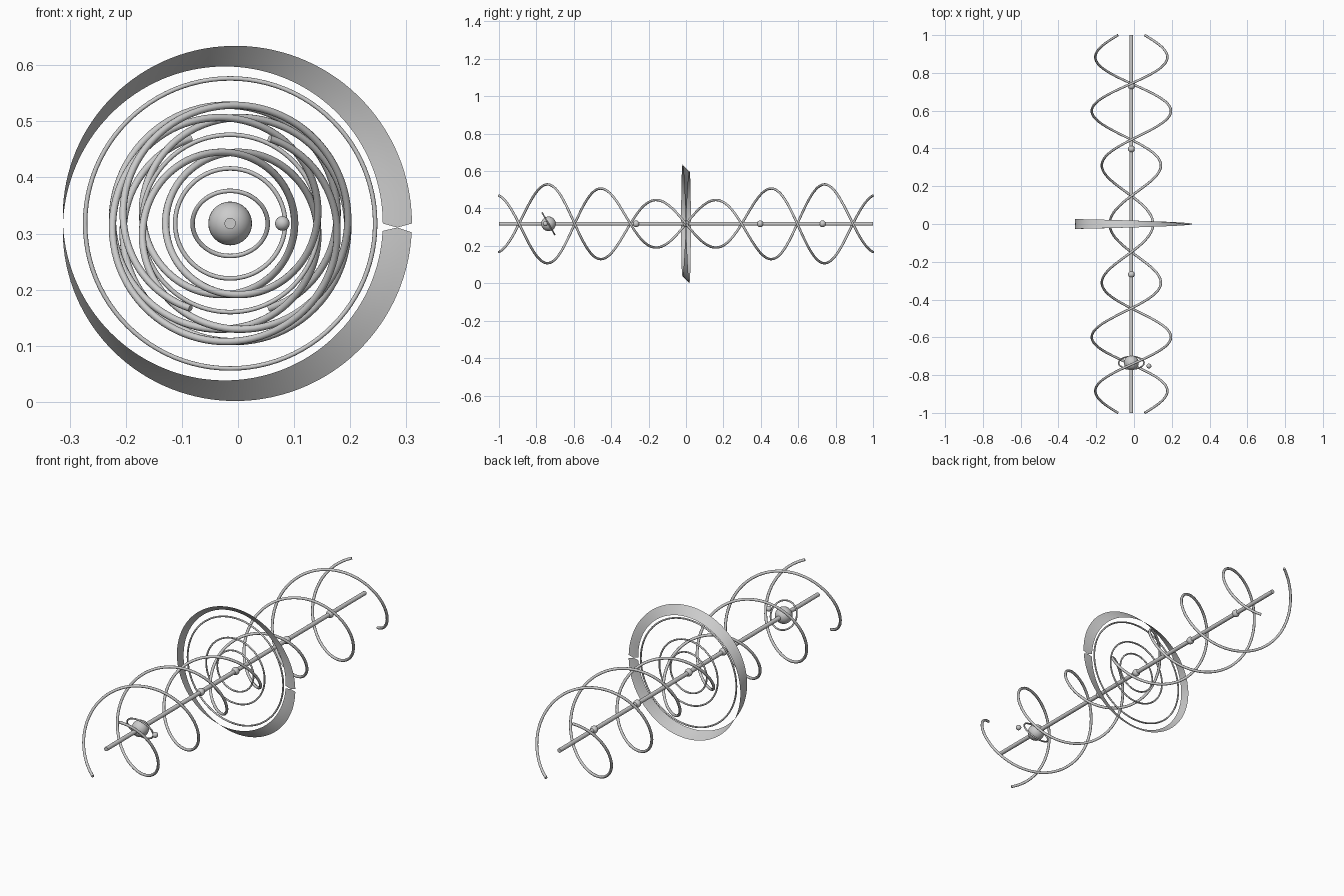
import bpy, bmesh
from math import sin, cos, pi, radians

if "Cube" in bpy.data.objects:
    bpy.data.objects.remove(bpy.data.objects["Cube"])

CX, CZ = -0.014, 0.318          # common axis, running along y


def finish(ob, name, angle=40):
    ob.name = name
    bpy.ops.object.select_all(action='DESELECT')
    ob.select_set(True)
    bpy.context.view_layer.objects.active = ob
    bpy.ops.object.shade_smooth_by_angle(angle=radians(angle))
    return ob


def sphere(name, x, y, r, seg=32):
    bpy.ops.mesh.primitive_uv_sphere_add(segments=seg, ring_count=seg // 2,
                                         radius=r, location=(x, y, CZ))
    return finish(bpy.context.object, name)


def ring(name, y, r, tube, tilt=0):
    bpy.ops.mesh.primitive_torus_add(major_radius=r, minor_radius=tube,
                                     major_segments=96, minor_segments=10,
                                     location=(CX, y, CZ),
                                     rotation=(radians(90 + tilt), 0, 0))
    return finish(bpy.context.object, name)


def helix(name, sign, steps=320):
    cu = bpy.data.curves.new(name, 'CURVE')
    cu.dimensions = '3D'
    cu.bevel_depth, cu.bevel_resolution, cu.use_fill_caps = 0.0065, 3, True
    sp = cu.splines.new('POLY')
    sp.points.add(steps)
    for i, p in enumerate(sp.points):
        y = -1 + 2 * i / steps
        r = 0.115 + 0.098 * sin(pi * y / 1.35) ** 2   # swelling radius
        a = 2 * pi * y / 0.595
        p.co = (CX + sign * r * cos(a), y, CZ - sign * r * sin(a), 1)
    ob = bpy.data.objects.new(name, cu)
    bpy.context.collection.objects.link(ob)
    bpy.ops.object.select_all(action='DESELECT')
    ob.select_set(True)
    bpy.context.view_layer.objects.active = ob
    bpy.ops.object.convert(target='MESH')
    return finish(bpy.context.object, name)


def twisted_band(name, R=0.298, w=0.026, n=128):
    bm = bmesh.new()
    rows = []
    for i in range(n):
        a = 2 * pi * i / n
        row = []
        for v in (-w, -w / 3, w / 3, w):
            rad = R + v * cos(a / 2)
            row.append(bm.verts.new((CX + rad * cos(a), -v * sin(a / 2),
                                     CZ + rad * sin(a))))
        rows.append(row)
    for p, q in zip(rows, rows[1:]):
        for j in range(3):
            bm.faces.new((p[j], p[j + 1], q[j + 1], q[j]))
    # notched seam where the half twist closes on itself
    a = -pi / n
    mid = bm.verts.new((CX + R * cos(a), 0, CZ + R * sin(a)))
    for row in (rows[0], rows[-1]):
        for j in range(3):
            bm.faces.new((row[j], row[j + 1], mid))
    me = bpy.data.meshes.new(name)
    bm.to_mesh(me)
    bm.free()
    ob = bpy.data.objects.new(name, me)
    bpy.context.collection.objects.link(ob)
    return finish(ob, name)


# central rod
bpy.ops.mesh.primitive_cylinder_add(vertices=24, radius=0.01, depth=2,
                                    location=(CX, 0, CZ),
                                    rotation=(pi / 2, 0, 0))
finish(bpy.context.object, "axis_rod")

# double helix
helix("helix_strand_a", 1)
helix("helix_strand_b", -1)

# half-twist band and concentric rings
twisted_band("twisted_band")
for i, r in enumerate((0.098, 0.158, 0.2585)):
    ring(f"concentric_ring_{i + 1}", 0, r, 0.004)

# beads on the rod
for i, y in enumerate((-0.267, 0, 0.397, 0.73)):
    sphere(f"rod_bead_{i + 1}", CX, y, 0.018, 24)

# ringed planet and moon
sphere("planet", CX, -0.735, 0.039)
ring("planet_ring", -0.735, 0.067, 0.004, tilt=30)
sphere("moon", 0.079, -0.752, 0.013, 24)
